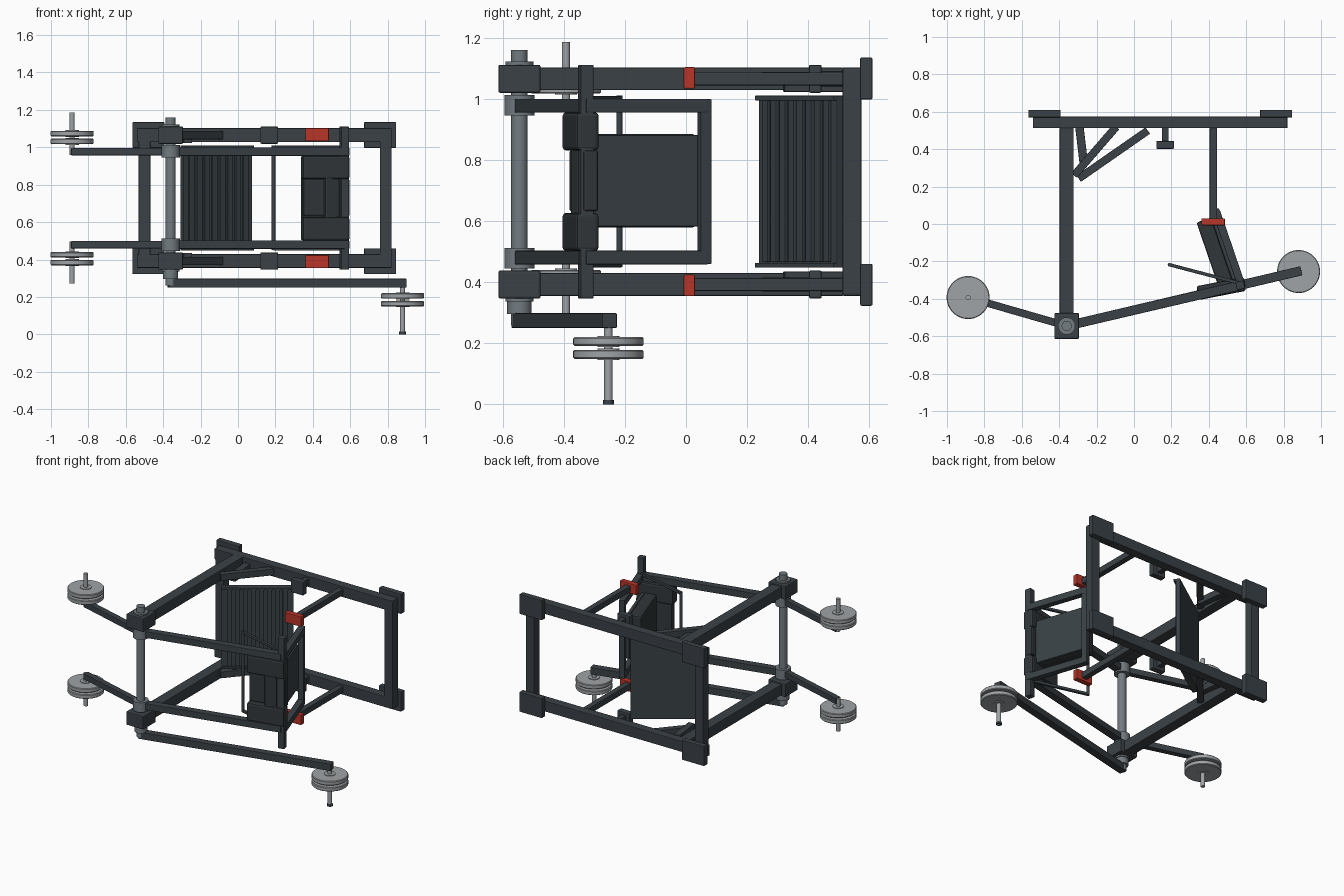
import bpy
from math import atan2, cos, sin, hypot, radians
from mathutils import Vector

cube = bpy.data.objects.get("Cube")
if cube:
    bpy.data.objects.remove(cube, do_unlink=True)

MID = 0.7285  # height of the plane of symmetry between both side frames


def material(name, r, g, b):
    m = bpy.data.materials.new(name)
    m.use_nodes = True
    m.diffuse_color = (r, g, b, 1)
    m.node_tree.nodes["Principled BSDF"].inputs["Base Color"].default_value = (r, g, b, 1)
    return m


FRAME = material("dark frame paint", 0.042, 0.053, 0.062)
PAD = material("black upholstery", 0.03, 0.037, 0.041)
STEEL = material("shaft steel", 0.17, 0.2, 0.22)
PLATE = material("weight grey", 0.35, 0.37, 0.385)
RED = material("red stop", 0.48, 0.035, 0.022)


def finish(obj, name, mat, bevel=0.0):
    obj.name = name
    obj.data.materials.append(mat)
    if bevel:
        mod = obj.modifiers.new("soft edges", "BEVEL")
        mod.width = bevel
        mod.segments = 2
    return obj


def box(name, center, size, mat=FRAME, angle=0.0, bevel=0.004):
    bpy.ops.mesh.primitive_cube_add(size=1, location=center, rotation=(0, 0, angle))
    obj = bpy.context.object
    obj.scale = size
    bpy.ops.object.transform_apply(location=False, rotation=False, scale=True)
    return finish(obj, name, mat, bevel)


def beam(name, a, b, z, width, height, mat=FRAME):
    """Horizontal square tube between two plan points."""
    dx, dy = b[0] - a[0], b[1] - a[1]
    return box(name, ((a[0] + b[0]) / 2, (a[1] + b[1]) / 2, z),
               (hypot(dx, dy), width, height), mat, atan2(dy, dx), 0.003)


def rod(name, x, y, z0, z1, radius, mat=STEEL, sides=32):
    z0, z1 = min(z0, z1), max(z0, z1)
    bpy.ops.mesh.primitive_cylinder_add(vertices=sides, radius=radius, depth=z1 - z0,
                                        location=(x, y, (z0 + z1) / 2))
    obj = finish(bpy.context.object, name, mat)
    bpy.ops.object.shade_smooth_by_angle()
    return obj


def weights(name, x, y, z, side):
    """Pair of discs with hubs, the first disc starting at z."""
    for k in range(2):
        start = z + side * k * 0.042
        disc = rod(name + "_disc", x, y, start, start + side * 0.029, 0.115, PLATE, 48)
        mod = disc.modifiers.new("rim", "BEVEL")
        mod.width = 0.004
        mod.limit_method = "ANGLE"
        rod(name + "_hub", x, y, start - side * 0.004, start + side * 0.033, 0.036, PLATE)


pivot = (-0.36, -0.545)
post = (0.568, -0.328)
horn_left = (-0.887, -0.393)
horn_right = (0.88, -0.254)
arm_angle = atan2(post[1] - pivot[1], post[0] - pivot[0])

# Backrest directions: along the pad and out towards the user
along = Vector((-0.134, 0.392)).normalized()
outward = Vector((-along.y, along.x))
rest_angle = atan2(along.y, along.x)
rest_base = Vector((0.597, -0.325))

# Plate for the feet
foot = Vector((-0.115, 0.377))
foot_angle = radians(34.8)
foot_dir = Vector((cos(foot_angle), sin(foot_angle)))
foot_normal = Vector((sin(foot_angle), -cos(foot_angle)))

# Both side frames, mirrored about the middle plane
for side, tag in ((1, "upper"), (-1, "lower")):
    def h(z):
        return MID + side * (z - MID)

    rail = h(1.065)
    arm = h(0.977)
    box(tag + "_back_rail", (0.14, 0.543, rail), (1.36, 0.062, 0.074))
    box(tag + "_side_rail", (-0.36, 0.0, rail), (0.074, 1.03, 0.074))
    for x in (-0.479, 0.76):
        box(tag + "_foot", (x, 0.59, h(1.066)), (0.172, 0.04, 0.137))
    box(tag + "_bearing_block", (*pivot, rail), (0.132, 0.138, 0.092), bevel=0.006)
    rod(tag + "_bearing_ring", *pivot, h(1.02), h(1.121), 0.046)
    rod(tag + "_arm_collar", *pivot, h(0.945), h(1.012), 0.049)

    # Moving arms and their weights
    beam(tag + "_press_arm", pivot, post, arm, 0.05, 0.045)
    beam(tag + "_weight_arm", pivot, horn_left, arm, 0.04, 0.04)
    rod(tag + "_weight_horn", *horn_left, h(0.96), h(1.185), 0.0135, PLATE)
    weights(tag + "_weight", *horn_left, h(1.017), side)

    # Backrest frame tube, shoulder pad and handle link
    start = rest_base + outward * 0.022
    end = start + along * 0.42
    beam(tag + "_backrest_tube", start, end, arm, 0.042, 0.045)
    box(tag + "_shoulder_pad", (0.466, -0.345, h(0.893)), (0.255, 0.075, 0.125),
        PAD, radians(11), 0.012)
    beam(tag + "_handle_link", (0.19, -0.218), (0.56, -0.315), h(1.0), 0.018, 0.018)

    # Guide bar with red stop, and storage hook
    box(tag + "_guide_bar", (0.425, 0.265, rail), (0.04, 0.5, 0.043))
    box(tag + "_red_stop", (0.423, 0.011, h(1.068)), (0.125, 0.037, 0.07), RED)
    box(tag + "_hook_stem", (0.167, 0.475, rail), (0.036, 0.085, 0.05))
    box(tag + "_hook_pad", (0.167, 0.423, rail), (0.096, 0.042, 0.092), bevel=0.006)

    # Braces carrying the foot plate
    beam(tag + "_diagonal_brace", (-0.32, 0.26), (-0.095, 0.52), rail, 0.042, 0.045)
    beam(tag + "_short_brace", (-0.292, 0.52), (-0.268, 0.32), h(1.045), 0.045, 0.045)
    box(tag + "_foot_plate_trim", (*(foot + foot_normal * 0.007), h(1.002)),
        (0.45, 0.042, 0.016), FRAME, foot_angle, 0.002)

# Back uprights
for x in (-0.5, 0.79):
    box("back_upright", (x, 0.543, MID), (0.062, 0.062, 0.74))

# Pivot shaft
rod("pivot_shaft", *pivot, 0.26, 1.16, 0.027)
rod("lower_shaft_collar", *pivot, 0.295, 0.35, 0.04)

# Low lever with its hanging weights
beam("low_lever", (-0.372, -0.548), (0.895, -0.25), 0.274, 0.05, 0.048)
rod("low_horn", *horn_right, 0.0, 0.285, 0.014, PLATE)
rod("low_horn_cap", *horn_right, 0.0, 0.014, 0.018, FRAME)
weights("low_weight", *horn_right, 0.22, -1)

# Backrest
box("seat_post", (*post, MID), (0.044, 0.044, 0.765), FRAME, arm_angle)
top = rest_base + outward * 0.022 + along * 0.415
box("backrest_crossbar", (*top, MID), (0.038, 0.038, 0.54), FRAME, rest_angle)
board = rest_base + outward * 0.048 + along * 0.195
box("backrest_board", (*board, MID + 0.003), (0.41, 0.022, 0.3), FRAME, rest_angle)
cushion = rest_base + outward * 0.1 + along * 0.195
box("backrest_cushion", (*cushion, MID + 0.003), (0.41, 0.082, 0.305), PAD, rest_angle, 0.01)
box("head_pad", (0.47, -0.335, MID + 0.003), (0.25, 0.05, 0.2), PAD, radians(11), 0.008)

# Handle grip
rod("handle_grip", 0.19, -0.218, 0.45, 1.01, 0.01, FRAME, 16)

# Ribbed foot plate
box("foot_plate", (*foot, MID + 0.002), (0.45, 0.028, 0.555), FRAME, foot_angle)
for i in range(8):
    p = foot + foot_dir * (i - 3.5) * 0.05 + foot_normal * 0.017
    box("foot_plate_rib", (*p, MID + 0.002), (0.034, 0.016, 0.53), FRAME, foot_angle, 0.003)
